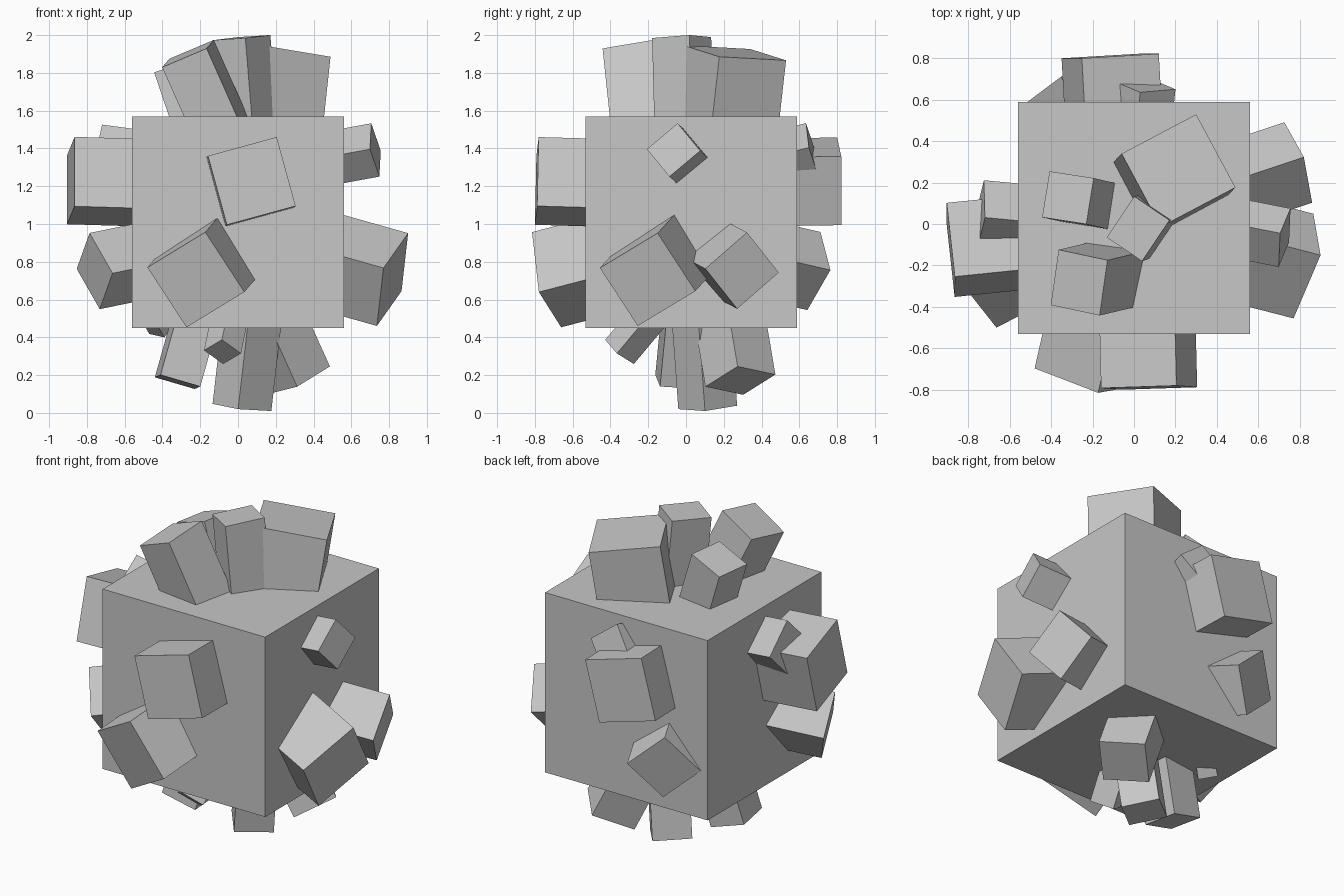
import bpy, bmesh
from mathutils import Vector, Matrix

grey = bpy.data.materials.new("stone_grey")
grey.diffuse_color = (0.57, 0.57, 0.57, 1)

CORE = Vector((0, 0.028, 1.01))
DEPTH = 0.5


def add_block(name, matrix):
    """Unit cube shaped by a matrix."""
    bm = bmesh.new()
    bmesh.ops.create_cube(bm, size=1, matrix=matrix)
    bmesh.ops.recalc_face_normals(bm, faces=bm.faces)
    mesh = bpy.data.meshes.new(name)
    bm.to_mesh(mesh)
    bm.free()
    mesh.materials.append(grey)
    obj = bpy.data.objects.new(name, mesh)
    bpy.context.collection.objects.link(obj)
    return obj


def add_stud(name, centre, u, v, depth=DEPTH):
    """Square block sunk into the core: outer face centre and its two edges."""
    c, u, v = Vector(centre), Vector(u), Vector(v)
    n = u.cross(v).normalized()
    if n.dot(c - CORE) < 0:
        u, v, n = v, u, -n
    size_u, size_v = u.length, v.length
    u.normalize()
    v = n.cross(u)
    c -= n * depth / 2
    m = Matrix((u * size_u, v * size_v, n * depth)).transposed().to_4x4()
    m.translation = c
    add_block(name, m)


def add_side(side, studs):
    for i, s in enumerate(studs, 1):
        add_stud(f"{side}_stud_{i}", *s)


# central cube
add_block("core_cube", Matrix.Translation(CORE) @ Matrix.Scale(1.12, 4))

# studs on each side of the cube
add_side("top", [
    ((0.215, 0.258, 1.906), (0.36, 0.19, -0.06), (-0.184, 0.356, -0.02)),
    ((0.02, -0.023, 1.987), (0.17, -0.115, 0.011), (0.132, 0.198, 0.016)),
    ((-0.319, 0.127, 1.837), (0.212, -0.038, 0.074), (-0.036, -0.222, 0.005)),
    ((-0.265, -0.283, 1.902), (0.236, -0.048, 0.1), (-0.038, -0.267, -0.045)),
])
add_side("bottom", [
    ((-0.32, -0.04, 0.164), (0.21, 0.03, -0.062), (-0.03, 0.22, -0.013)),
    ((-0.082, -0.352, 0.323), (0.105, 0.058, -0.07), (-0.095, 0.09, -0.056)),
    ((0.021, 0.115, 0.029), (0.177, 0.14, -0.01), (-0.135, 0.17, 0.028)),
    ((0.315, 0.288, 0.171), (-0.17, 0.2, -0.043), (0.165, 0.18, 0.105)),
    ((-0.45, 0.107, 0.444), (-0.08, 0.075, 0.018), (-0.04, -0.06, 0.07), 0.15),
])
add_side("front", [
    ((0.073, -0.79, 1.228), (0.364, 0.012, 0.1), (0.1, -0.008, -0.365)),
    ((-0.223, -0.738, 0.705), (0.312, -0.117, 0.178), (0.207, 0.036, -0.317)),
])
add_side("right", [
    ((0.727, -0.066, 1.392), (0.05, 0.116, -0.148), (-0.007, -0.163, -0.137)),
    ((0.818, -0.203, 0.706), (0.13, 0.308, 0.18), (-0.035, 0.2, -0.307)),
    ((0.793, 0.297, 0.753), (-0.095, 0.175, -0.206), (0.04, -0.22, -0.192)),
])
add_side("back", [
    ((-0.115, 0.811, 1.226), (-0.37, -0.022, 0.105), (-0.098, 0, -0.364)),
    ((0.051, 0.67, 1.388), (0.17, 0.015, -0.129), (-0.128, 0.054, -0.163)),
    ((-0.322, 0.677, 0.751), (-0.234, -0.062, 0.185), (-0.163, -0.122, -0.212)),
])
add_side("left", [
    ((-0.885, -0.125, 1.23), (-0.039, 0.356, -0.095), (0, -0.107, -0.365)),
    ((-0.759, -0.318, 0.751), (0.122, -0.155, -0.212), (-0.068, 0.21, -0.19)),
    ((-0.741, 0.044, 1.36), (-0.005, 0.18, -0.16), (-0.038, -0.132, -0.19)),
])
